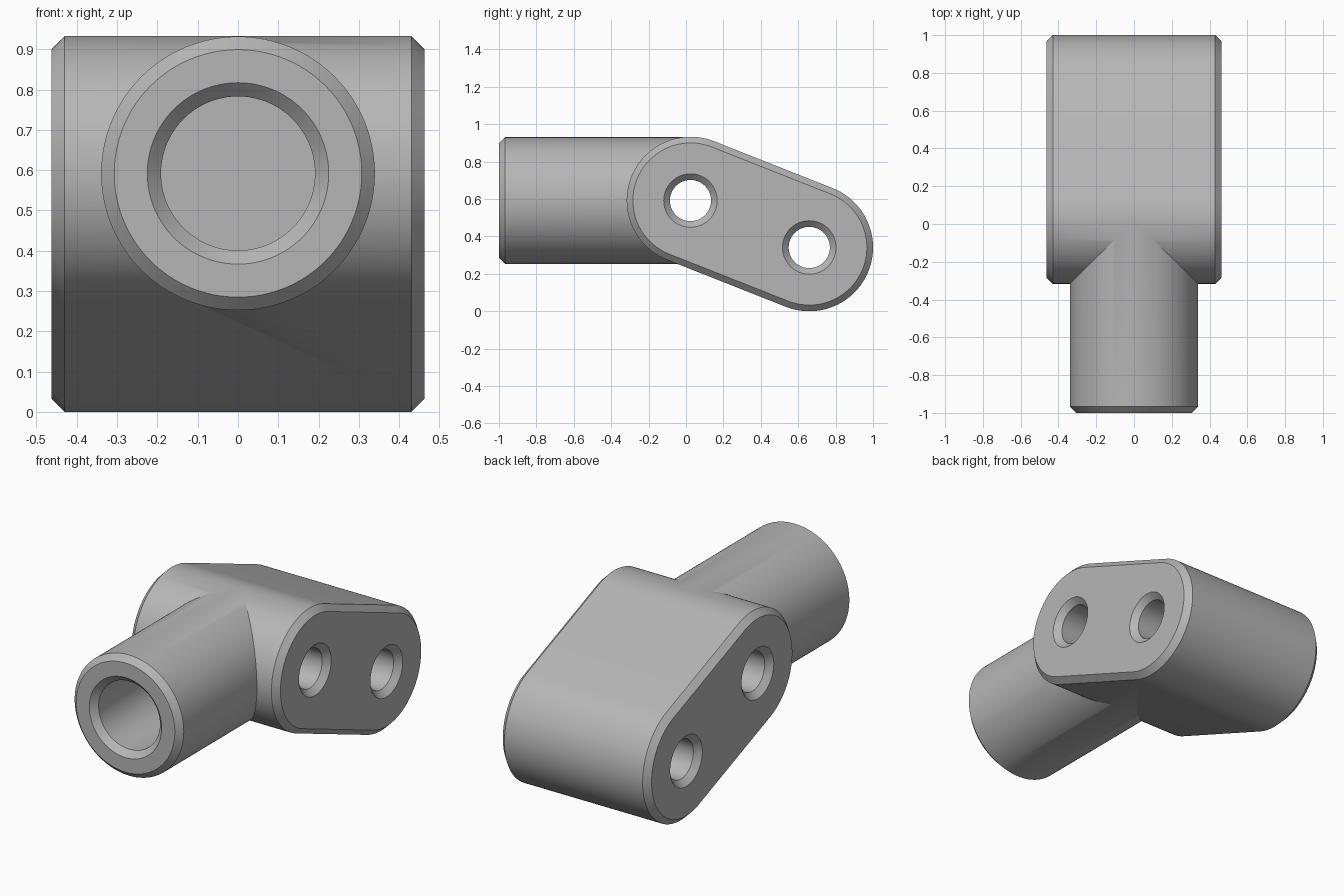
import bpy
import bmesh
from math import atan2, cos, sin, pi, radians

cube = bpy.data.objects.get("Cube")
if cube:
    bpy.data.objects.remove(cube, do_unlink=True)

metal = bpy.data.materials.new("satin grey metal")
metal.use_nodes = True
GREY = (0.47, 0.47, 0.47, 1)
metal.diffuse_color = GREY
metal.node_tree.nodes["Principled BSDF"].inputs["Base Color"].default_value = GREY

# Main dimensions
RADIUS = 0.341
HALF_WIDTH = 0.463
CHAMFER = 0.033
FRONT_PIN = (0.024, 0.592)
REAR_PIN = (0.659, 0.341)
HOLE, HOLE_MOUTH = 0.11, 0.143
STEPS = 64


def outline(centres, radius):
    """Circle around one centre, or a rounded link around two."""
    if len(centres) == 1:
        (a, b), = centres
        angles = [2 * pi * i / (2 * STEPS) for i in range(2 * STEPS)]
        return [(a + radius * cos(t), b + radius * sin(t)) for t in angles]
    (a0, b0), (a1, b1) = centres
    slope = atan2(b1 - b0, a1 - a0)
    points = []
    for (a, b), start in ((centres[1], slope - pi / 2), (centres[0], slope + pi / 2)):
        for i in range(STEPS + 1):
            t = start + pi * i / STEPS
            points.append((a + radius * cos(t), b + radius * sin(t)))
    return points


def loft(name, axis, centres, rings):
    """Closed solid through (position, radius) rings along the x or y axis."""
    bm = bmesh.new()
    loops = []
    for pos, radius in rings:
        loops.append([bm.verts.new((pos, a, b) if axis == "x" else (a, pos, b))
                      for a, b in outline(centres, radius)])
    for low, high in zip(loops, loops[1:]):
        for i in range(len(low)):
            bm.faces.new((low[i - 1], low[i], high[i], high[i - 1]))
    bm.faces.new(loops[0])
    bm.faces.new(loops[-1])
    bmesh.ops.recalc_face_normals(bm, faces=bm.faces)
    mesh = bpy.data.meshes.new(name)
    bm.to_mesh(mesh)
    bm.free()
    mesh.materials.append(metal)
    obj = bpy.data.objects.new(name, mesh)
    bpy.context.collection.objects.link(obj)
    return obj


def combine(target, tool, operation):
    """Apply a boolean and discard the tool."""
    tool.hide_render = True
    mod = target.modifiers.new(operation.lower(), "BOOLEAN")
    mod.operation = operation
    mod.solver = "EXACT"
    mod.object = tool
    bpy.context.view_layer.objects.active = target
    bpy.ops.object.modifier_apply(modifier=mod.name)
    bpy.data.objects.remove(tool, do_unlink=True)


# Chamfered link body
inner = HALF_WIDTH - CHAMFER
body = loft("clevis_body", "x", [FRONT_PIN, REAR_PIN],
            [(-HALF_WIDTH, RADIUS - CHAMFER), (-inner, RADIUS),
             (inner, RADIUS), (HALF_WIDTH, RADIUS - CHAMFER)])

# Round socket stem towards the front
stem_axis = [(0, FRONT_PIN[1])]
stem = loft("socket_stem", "y", stem_axis,
            [(-1, 0.307), (-1 + CHAMFER, 0.3395), (0, 0.3395)])
combine(body, stem, "UNION")

# Blind bore with a countersunk mouth
bore = loft("stem_bore", "y", stem_axis,
            [(-1.02, 0.245), (-1, 0.225), (-0.966, 0.191), (-0.35, 0.191)])
combine(body, bore, "DIFFERENCE")

# Two countersunk cross holes
sink = HOLE_MOUTH - HOLE
for pin in (FRONT_PIN, REAR_PIN):
    hole = loft("pin_hole", "x", [pin],
                [(-HALF_WIDTH - sink, HOLE_MOUTH + sink), (-HALF_WIDTH + sink, HOLE),
                 (HALF_WIDTH - sink, HOLE), (HALF_WIDTH + sink, HOLE_MOUTH + sink)])
    combine(body, hole, "DIFFERENCE")

# Smooth curves with crisp chamfer edges
bpy.ops.object.select_all(action="DESELECT")
body.select_set(True)
bpy.context.view_layer.objects.active = body
bpy.ops.object.shade_smooth_by_angle(angle=radians(25))
